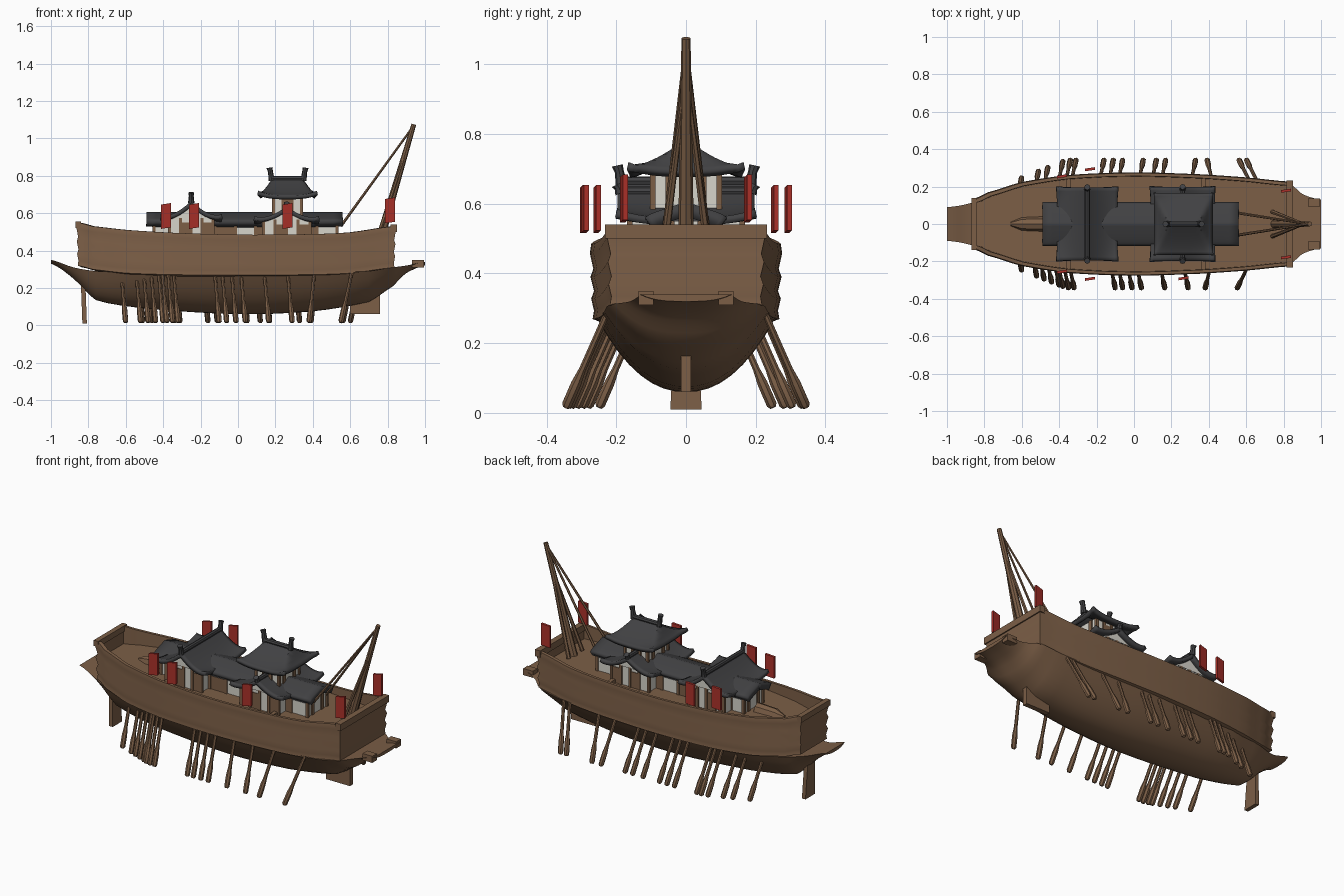
import bpy, bmesh, math
from mathutils import Vector

if "Cube" in bpy.data.objects:
    bpy.data.objects.remove(bpy.data.objects["Cube"])


def material(name, r, g, b):
    m = bpy.data.materials.new(name)
    m.use_nodes = True
    m.diffuse_color = (r, g, b, 1)
    m.node_tree.nodes["Principled BSDF"].inputs["Base Color"].default_value = (r, g, b, 1)
    return m


WOOD = material("brown wood", 0.2, 0.113, 0.062)
TILE = material("dark roof tile", 0.053, 0.053, 0.056)
PLASTER = material("white plaster", 0.68, 0.66, 0.6)
RED = material("red cloth", 0.4, 0.03, 0.022)


def finish(bm, name, mat, smooth=True):
    bmesh.ops.recalc_face_normals(bm, faces=bm.faces)
    mesh = bpy.data.meshes.new(name)
    bm.to_mesh(mesh)
    bm.free()
    ob = bpy.data.objects.new(name, mesh)
    bpy.context.collection.objects.link(ob)
    mesh.materials.append(mat)
    if smooth:
        bpy.ops.object.select_all(action='DESELECT')
        ob.select_set(True)
        bpy.context.view_layer.objects.active = ob
        bpy.ops.object.shade_smooth_by_angle(angle=math.radians(40))
    return ob


def box(name, lo, hi, mat):
    bm = bmesh.new()
    bmesh.ops.create_cube(bm, size=1)
    for v in bm.verts:
        v.co = Vector([(a + b) / 2 + c * (b - a) for a, b, c in zip(lo, hi, v.co)])
    return finish(bm, name, mat, False)


def rod(name, path, mat, sides=8):
    """Tube through (point, radius) pairs."""
    axis = (Vector(path[-1][0]) - Vector(path[0][0])).normalized()
    side = axis.orthogonal().normalized()
    up = axis.cross(side)
    bm = bmesh.new()
    rings = []
    for p, r in path:
        angles = [math.tau * i / sides for i in range(sides)]
        rings.append([bm.verts.new(Vector(p) + r * (side * math.cos(a) + up * math.sin(a)))
                      for a in angles])
    skin(bm, rings)
    bm.faces.new(rings[0])
    bm.faces.new(rings[-1])
    return finish(bm, name, mat)


def skin(bm, rings):
    n = len(rings[0])
    for a, b in zip(rings, rings[1:]):
        for i in range(n):
            j = (i + 1) % n
            bm.faces.new((a[i], a[j], b[j], b[i]))


def smooth_rows(rows, steps=4):
    """Catmull-Rom resampling of a table of stations."""
    out = []
    rows = [Vector(r) for r in rows]
    for i in range(len(rows) - 1):
        a, b = rows[i], rows[i + 1]
        p, q = rows[max(i - 1, 0)], rows[min(i + 2, len(rows) - 1)]
        for k in range(steps):
            t = k / steps
            ease = t * t * (3 - 2 * t)
            curve = a.lerp(b, ease) + ((b - p) * (t * (1 - t) ** 2) - (q - a) * (t * t * (1 - t))) / 2
            curve[0] = a[0] + (b[0] - a[0]) * t
            out.append(curve)
    return out + [rows[-1]]


# Lower hull with overhanging ends: x, half width, sheer z, keel z
HULL = [(-1, .09, .35, .33), (-.88, .11, .31, .25), (-.76, .16, .29, .135), (-.5, .225, .28, .09),
        (0, .26, .28, .06), (.4, .25, .28, .075), (.7, .235, .29, .125), (.83, .22, .31, .21),
        (.9, .16, .32, .28), (1, .13, .34, .32)]
bm = bmesh.new()
rings = []
for x, w, top, keel in smooth_rows(HULL):
    power = 2.2 + 4 * max(0, abs(x) - .75)
    section = [k / 8 for k in range(-8, 9)]
    rings.append([bm.verts.new((x, w * s, keel + (top - keel) * abs(s) ** power)) for s in section])
skin(bm, rings)
bm.faces.new(rings[0])
bm.faces.new(rings[-1])
finish(bm, "lower_hull", WOOD)

# Upper planked wall and deck: x, half width, bottom z, top z
WALL = [(-.86, .13, .31, .55), (-.78, .165, .29, .53), (-.6, .22, .27, .51), (-.35, .258, .262, .495),
        (0, .272, .26, .485), (.35, .262, .262, .487), (.6, .245, .27, .497), (.84, .222, .3, .53)]
DECK = .445
rows = smooth_rows(WALL)
# height share and inset of each strake line; the last two form the inside
LAYERS = [(0, .03), (.04, .004), (.15, .008), (.3, 0), (.4, .008), (.58, -.002), (.68, .006),
          (.88, -.004), (1, 0), (1, .016)]
bm = bmesh.new()
rings = []
for share, inset in LAYERS + [(None, .018)]:
    half = []
    for x, w, low, top in rows:
        z = DECK if share is None else low + (top - low) * share
        half.append((x * (1 - inset), w - inset, z))
    ring = half + [(x, -y, z) for x, y, z in reversed(half)]
    rings.append([bm.verts.new(p) for p in ring])
skin(bm, rings)
deck, n = rings[-1], len(rings[-1])
for i in range(n // 2 - 1):
    bm.faces.new((deck[i], deck[i + 1], deck[n - 2 - i], deck[n - 1 - i]))
finish(bm, "upper_hull", WOOD)

# End rails, stern lugs, deck beams, keel fin and rudder
box("stern_rail", (.815, -.232, .5), (.85, .232, .54), WOOD)
box("bow_rail", (-.87, -.138, .52), (-.84, .138, .555), WOOD)
for x in (-.35, .37):
    box("deck_beam", (x - .012, -.25, DECK), (x + .012, .25, DECK + .02), WOOD)
for s in (-1, 1):
    box("stern_lug", (.93, s * .115 - .022, .31), (.995, s * .115 + .022, .35), WOOD)
box("keel_fin", (.6, -.015, .06), (.76, .015, .17), WOOD)
rudder = box("rudder", (-.832, -.045, .01), (-.808, .045, .28), WOOD)
for v in rudder.data.vertices:
    if v.co.z > .1:
        v.co.y *= .7
        v.co.x -= .01
rod("deck_spar", [((-.66, 0, DECK), .01), ((-.6, 0, DECK), .035), ((-.48, 0, DECK), .04)], WOOD)

# Oars: lists of blade positions on each side
RIGHT = [-.6, -.52, -.48, -.44, -.4, -.38, -.35, -.32, -.1, -.06, -.01, .04, .165, .29, .38, .55]
LEFT = [-.6, -.51, -.46, -.38, -.34, -.31, -.16, -.11, -.06, .05, .12, .17, .33, .39, .56, .6]
for side, places in ((-1, RIGHT), (1, LEFT)):
    for x in places:
        reach = min(.345, .25 + (x + .6) * .4)
        lean = -.025 if x < .35 else .03 if x < .5 else .06
        top = Vector((x + lean, side * (reach - .12), .29))
        tip = Vector((x, side * reach, .015))
        rod("oar", [(top, .009), (top.lerp(tip, .6), .01), (top.lerp(tip, .75), .015),
                    (top.lerp(tip, .97), .015), (tip, .009)], WOOD, 7)


def roof(name, centre, half, eave, rise, along_x, hip, curve, flare=.02, thick=.022):
    """Swept roof: a straight ridge, optional hipped ends and lifted corners."""
    bm = bmesh.new()
    bmesh.ops.create_grid(bm, x_segments=20, y_segments=20, size=1)
    for v in bm.verts:
        a, b = (v.co.x, v.co.y) if along_x else (v.co.y, v.co.x)
        f = min(1 - abs(b), hip * (1 - abs(a)) if hip else 1)
        z = eave + rise * max(f, 0) ** curve + flare * abs(a * b) ** 3
        v.co = (centre[0] + v.co.x * half[0], centre[1] + v.co.y * half[1], z)
    ob = finish(bm, name, TILE)
    mod = ob.modifiers.new("thickness", 'SOLIDIFY')
    mod.thickness = thick
    mod.offset = -1


def ridge(name, a, b, lift):
    """Ridge bar with an upturned finial at each end."""
    a, b = Vector(a), Vector(b)
    rod(name, [(a, .014), (b, .014)], TILE)
    out = (b - a).normalized() * .012
    up = Vector((0, 0, lift))
    for end, d in ((a, -out), (b, out)):
        rod("finial", [(end - up * .2, .017), (end + d * .5 + up * .6, .013),
                       (end + d + up, .016)], TILE)


def house(name, lo, hi, bays):
    """Plaster block with timber posts and a door panel on every second bay."""
    box(name, lo, hi, PLASTER)
    (x1, y1, z1), (x2, y2, z2) = lo, hi
    step = (x2 - x1) / bays
    for y in (y1, y2):
        for i in range(bays + 1):
            x = x1 + i * step
            box("post", (x - .008, y - .008, z1), (x + .008, y + .008, z2), WOOD)
            if i % 2 and i < bays:
                box("door_panel", (x, y - .004, z1), (x + step, y + .004, z2 - .025), WOOD)
    for x in (x1, x2):
        for y in (y1 / 2, y2 / 2):
            box("end_post", (x - .006, y - .012, z1), (x + .006, y + .012, z2), WOOD)


# Long gallery
house("gallery", (-.45, -.09, DECK), (.53, .09, .55), 9)
roof("gallery_roof", (.035, 0), (.525, .118), .555, .05, True, 0, .7, .005, .04)


def gable(name, x, width, depth, eave, rise, lift):
    """Pavilion whose ridge crosses the ship, with plastered gable ends."""
    house(name + "_walls", (x - width * .72, -depth * .82, DECK),
          (x + width * .72, depth * .82, eave + .005), 4)
    roof(name + "_roof", (x, 0), (width, depth), eave, rise, False, 0, 1.6, .025)
    bm = bmesh.new()
    for y in (-depth * .86, depth * .86):
        tri = [(x - width * .6, y, eave), (x + width * .6, y, eave), (x, y, eave + rise * .75)]
        bm.faces.new([bm.verts.new(p) for p in tri])
    finish(bm, name + "_gable_infill", PLASTER, False)
    z = eave + rise
    ridge(name + "_ridge", (x, -depth * .95, z), (x, depth * .95, z), lift)


gable("bow_pavilion", -.25, .163, .195, .57, .095, .045)
gable("tower_base", .26, .172, .197, .56, .075, .02)

# Upper tower storey
house("tower_walls", (.19, -.095, .56), (.34, .095, .71), 3)
roof("tower_roof", (.265, 0), (.157, .165), .695, .09, True, 2.1, 1.3, .025)
ridge("tower_ridge", (.18, 0, .785), (.35, 0, .785), .058)

# Leaning mast and its stays
TOP = Vector((.94, 0, 1.075))
rod("mast", [((.75, 0, .43), .024), (TOP, .013)], WOOD)
for s in (-1, 1):
    rod("stay", [((.55, s * .06, .53), .008), (TOP - Vector((.01, 0, .02)), .006)], WOOD, 6)
    rod("mast_brace", [((.74, s * .065, .45), .012), ((.89, s * .008, .9), .007)], WOOD, 6)

# Banners: x, y, base z
BANNERS = [(x, s * y, z) for s in (-1, 1)
           for x, y, z in ((-.385, .255, .52), (-.235, .293, .52), (.813, .178, .55))]
for x, y, z in BANNERS + [(.265, -.29, .52)]:
    flag = box("banner", (x - .027, y - .007, z), (x + .027, y + .007, z + .13), RED)
    for v in flag.data.vertices:
        v.co.z += (v.co.x - x) * .15
        v.co.y += (v.co.x - x) * .15
